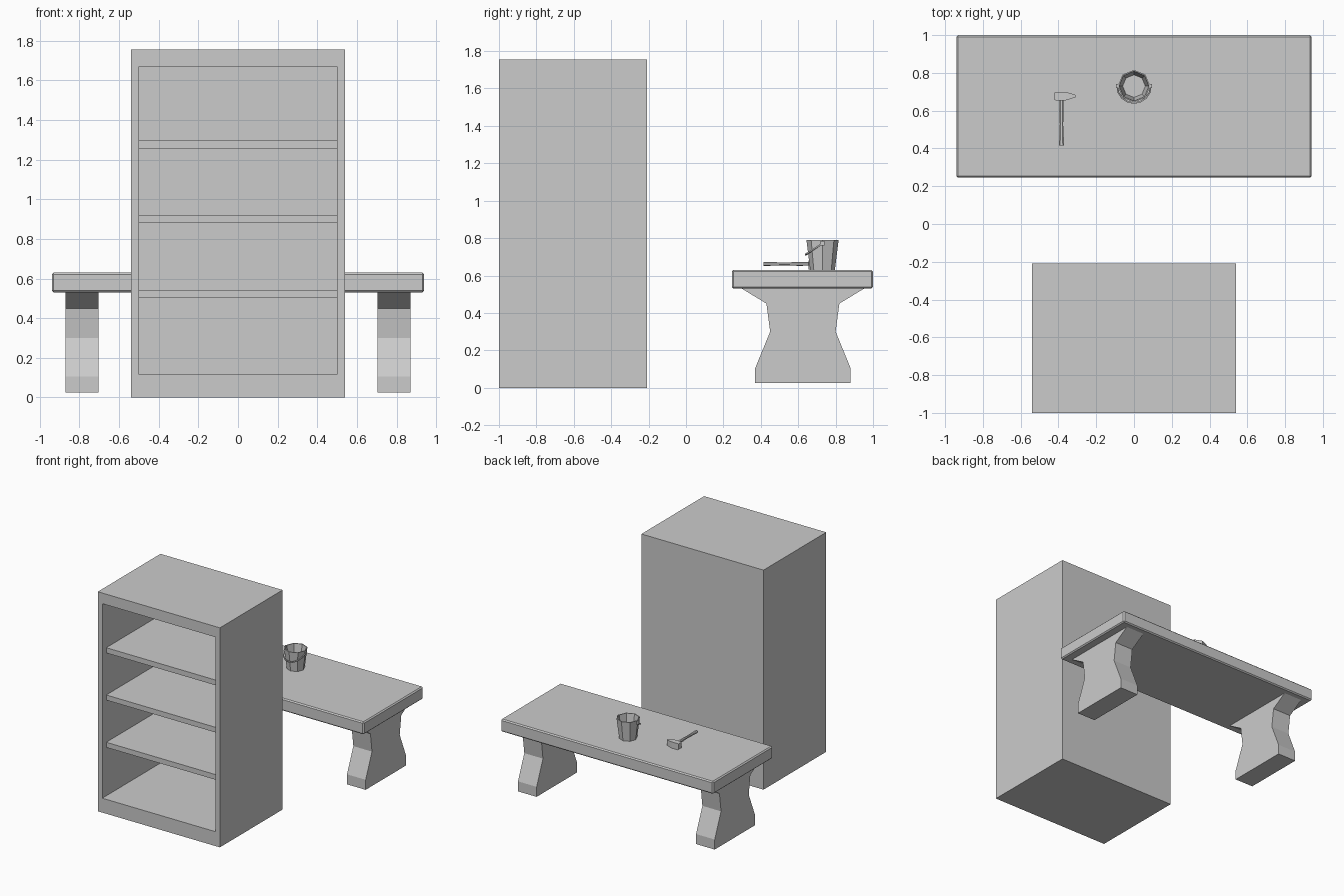
import bpy, bmesh
from math import sin, cos, pi
from mathutils import Vector

if "Cube" in bpy.data.objects:
    bpy.data.objects.remove(bpy.data.objects["Cube"])


def finish(name, bm):
    bmesh.ops.recalc_face_normals(bm, faces=bm.faces)
    me = bpy.data.meshes.new(name)
    bm.to_mesh(me)
    bm.free()
    ob = bpy.data.objects.new(name, me)
    bpy.context.collection.objects.link(ob)
    return ob


def box(name, lo, hi):
    lo, hi = Vector(lo), Vector(hi)
    bm = bmesh.new()
    bmesh.ops.create_cube(bm, size=1)
    bmesh.ops.scale(bm, vec=hi - lo, verts=bm.verts)
    bmesh.ops.translate(bm, vec=(lo + hi) / 2, verts=bm.verts)
    return finish(name, bm)


def loft(name, rings, cap_start=True, cap_end=True):
    """Skin consecutive rings of points."""
    bm = bmesh.new()
    rows = [[bm.verts.new(p) for p in r] for r in rings]
    n = len(rows[0])
    for a, b in zip(rows, rows[1:]):
        for i in range(n):
            j = (i + 1) % n
            bm.faces.new((a[i], a[j], b[j], b[i]))
    if cap_start:
        bm.faces.new(rows[0])
    if cap_end:
        bm.faces.new(rows[-1])
    return finish(name, bm)


# cabinet: one closed shell with the front opening pushed inward
X, Z, IX, Z0, Z1, BACK = 0.54, 1.755, 0.5, 0.115, 1.67, -0.25


def rect(x, y, z0, z1):
    return [(-x, y, z0), (x, y, z0), (x, y, z1), (-x, y, z1)]


loft("cabinet_shell", [rect(X, -0.208, 0, Z), rect(X, -1, 0, Z),
                       rect(IX, -1, Z0, Z1), rect(IX, BACK, Z0, Z1)])

# shelves, slightly set back
for i, (a, b) in enumerate([(0.502, 0.543), (0.88, 0.921), (1.257, 1.299)]):
    box(f"shelf_{i + 1}", (-IX, -0.95, a), (IX, BACK, b))

# table top with chamfered edges
top = box("table_top", (-0.94, 0.245, 0.53), (0.94, 1.0, 0.63))
bev = top.modifiers.new("chamfer", 'BEVEL')
bev.width = 0.009
bev.segments = 1

# table legs: mirrored profile extruded along x
CY = 0.625
half = [(0.255, 0.025), (0.255, 0.105), (0.175, 0.30), (0.195, 0.45), (0.335, 0.535)]
outline = [(CY + d, z) for d, z in half] + [(CY - d, z) for d, z in reversed(half)]
for side, s in (("right", 1), ("left", -1)):
    loft(f"table_leg_{side}", [[(s * x, y, z) for y, z in outline] for x in (0.705, 0.87)])

# bucket: eight-sided, hollow
BY = 0.73


def octagon(r, z):
    return [(r * cos(i * pi / 4), BY + r * sin(i * pi / 4), z) for i in range(8)]


loft("bucket", [octagon(0.066, 0.63), octagon(0.086, 0.79),
                octagon(0.079, 0.79), octagon(0.06, 0.637)])

# bucket handle: bail hanging against the front
rings = []
for k in range(9):
    t = pi * k / 8
    out = Vector((cos(t), -sin(t), 0))
    c = Vector((0.089 * cos(t), BY - 0.09 * sin(t), 0.772 - 0.06 * sin(t)))
    rings.append([c + out * a + Vector((0, 0, b))
                  for a, b in ((-.004, -.004), (.004, -.004), (.004, .004), (-.004, .004))])
loft("bucket_handle", rings)
for side, s in (("right", 1), ("left", -1)):
    box(f"bucket_lug_{side}", (s * 0.088 - 0.006, BY - 0.01, 0.76),
        (s * 0.088 + 0.006, BY + 0.01, 0.785))

# hammer handle: waisted bar
HX, HZ = -0.384, 0.662
rings = []
for y, w, h in [(0.415, .014, .010), (0.44, .013, .010), (0.53, .009, .008),
                (0.60, .012, .010), (0.69, .010, .009)]:
    rings.append([(HX - w, y, HZ - h / 2), (HX - w / 2, y, HZ - h), (HX + w / 2, y, HZ - h),
                  (HX + w, y, HZ - h / 2), (HX + w, y, HZ + h / 2), (HX + w / 2, y, HZ + h),
                  (HX - w / 2, y, HZ + h), (HX - w, y, HZ + h / 2)])
loft("hammer_handle", rings)

# hammer head: block tapering to a peen
rings = []
for x, w, h in [(-0.42, .019, .022), (-0.414, .022, .025), (-0.36, .022, .025),
                (-0.33, .013, .023), (-0.31, .006, .022)]:
    rings.append([(x, 0.677 + a * w, 0.656 + b * h)
                  for a, b in ((-1, -1), (1, -1), (1, 1), (-1, 1))])
loft("hammer_head", rings)
